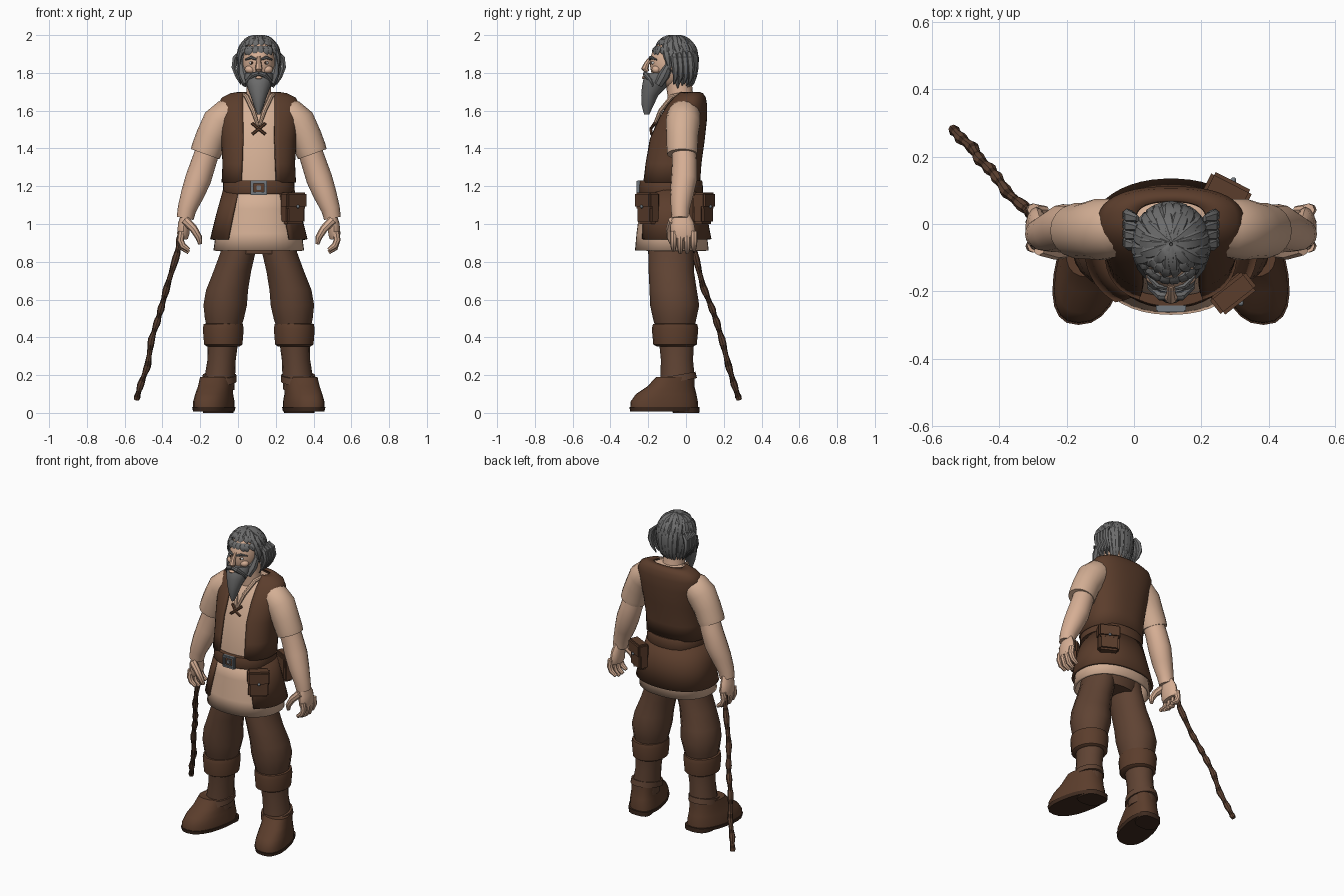
import bpy, bmesh, math, random
from mathutils import Vector, Matrix

random.seed(4)
if "Cube" in bpy.data.objects:
    bpy.data.objects.remove(bpy.data.objects["Cube"])
CX = 0.11          # body axis; parts are built around it
made = []


def material(name, rgb):
    m = bpy.data.materials.new(name)
    m.use_nodes = True
    m.diffuse_color = (*rgb, 1)
    m.node_tree.nodes["Principled BSDF"].inputs["Base Color"].default_value = (*rgb, 1)
    return m


SKIN = material("skin", (0.68, 0.43, 0.30))
CLOTH = material("tunic cloth", (0.66, 0.43, 0.30))
LEATHER = material("brown leather", (0.105, 0.047, 0.025))
TROUSER = material("trouser brown", (0.115, 0.056, 0.033))
SOLE = material("dark brown", (0.05, 0.024, 0.014))
HAIR = material("grey hair", (0.15, 0.15, 0.15))
METAL = material("buckle metal", (0.17, 0.19, 0.21))
WHITE = material("eye white", (0.6, 0.58, 0.55))


def finish(name, bm, mat):
    bmesh.ops.recalc_face_normals(bm, faces=bm.faces)
    me = bpy.data.meshes.new(name)
    bm.to_mesh(me)
    bm.free()
    me.materials.append(mat)
    ob = bpy.data.objects.new(name, me)
    ob.location.x = CX
    bpy.context.collection.objects.link(ob)
    made.append(ob)
    return ob


def skin_rings(bm, rings, closed=True, caps=True):
    rows = [[bm.verts.new(p) for p in r] for r in rings]
    n = len(rows[0])
    for a, b in zip(rows, rows[1:]):
        for i in range(n if closed else n - 1):
            j = (i + 1) % n
            bm.faces.new((a[i], a[j], b[j], b[i]))
    if closed and caps:
        bm.faces.new(rows[0])
        bm.faces.new(rows[-1])


def loft(name, rings, mat, n=24, power=2.0, caps=True, thick=0):
    """Stack of level rings (x, y, z, rx, ry[, half width of front gap])."""
    bm = bmesh.new()
    loops, closed = [], len(rings[0]) == 5
    for x, y, z, rx, ry, *gap in rings:
        a0 = math.asin((gap[0] / rx) ** (power / 2)) if gap else 0
        loop = []
        for i in range(n):
            a = a0 + (2 * math.pi - 2 * a0) * i / (n if closed else n - 1)
            s, c = math.sin(a), math.cos(a)
            loop.append((x + rx * math.copysign(abs(s) ** (2 / power), s),
                         y - ry * math.copysign(abs(c) ** (2 / power), c), z))
        loops.append(loop)
    skin_rings(bm, loops, closed, caps)
    ob = finish(name, bm, mat)
    if thick:
        mod = ob.modifiers.new("thickness", "SOLIDIFY")
        mod.thickness, mod.offset = thick, -1
    return ob


def span(rings):
    """Turn (z, rx, front y, back y, ...) into centred rings."""
    return [(0, (f + b) / 2, z, rx, (b - f) / 2, *g) for z, rx, f, b, *g in rings]


def tube(name, pts, mat, n=8, flat=1.0, ref=(0, 1, 0)):
    """Tube through (x, y, z, radius) points; flat squeezes it along ref."""
    bm = bmesh.new()
    ps = [Vector(p[:3]) for p in pts]
    loops = []
    for i, p in enumerate(ps):
        t = (ps[min(i + 1, len(ps) - 1)] - ps[max(i - 1, 0)]).normalized()
        u = t.cross(Vector(ref)).normalized()
        v = u.cross(t)
        r = pts[i][3]
        loops.append([p + r * (u * math.cos(k * math.tau / n) + flat * v * math.sin(k * math.tau / n))
                      for k in range(n)])
    skin_rings(bm, loops)
    return finish(name, bm, mat)


def ball(name, c, size, mat, n=20):
    bm = bmesh.new()
    bmesh.ops.create_uvsphere(bm, u_segments=n, v_segments=n // 2 + 2, radius=1)
    bmesh.ops.transform(bm, verts=bm.verts, matrix=Matrix.Translation(c) @ Matrix.Diagonal((*size, 1)))
    return finish(name, bm, mat)


def box(name, c, size, mat, turn=0, bevel=0.008):
    bm = bmesh.new()
    bmesh.ops.create_cube(bm, size=1)
    bmesh.ops.scale(bm, verts=bm.verts, vec=size)
    bmesh.ops.bevel(bm, geom=bm.edges[:], offset=bevel, segments=2, affect="EDGES")
    bmesh.ops.transform(bm, verts=bm.verts,
                        matrix=Matrix.Translation(c) @ Matrix.Rotation(math.radians(turn), 4, "Z"))
    return finish(name, bm, mat)


# Tunic body and flared tunic skirt
loft("tunic_body", span([(1.1, .17, -.215, .06), (1.24, .175, -.215, .06), (1.45, .18, -.185, .085),
                         (1.56, .18, -.14, .095), (1.63, .17, -.1, .09), (1.675, .11, -.06, .07),
                         (1.69, .08, -.05, .05)]), CLOTH, 32, 2.3)
loft("tunic_skirt", span([(.86, .24, -.27, .12), (.95, .228, -.262, .11), (1.08, .2, -.245, .09),
                          (1.2, .178, -.23, .072)]), CLOTH, 40, 2.2, False, .015).modifiers[0].offset = -1
loft("hips", span([(.84, .16, -.2, .04), (.9, .2, -.2, .05), (1.1, .16, -.19, .05)]), TROUSER, 20)

# Open leather vest and the leather skirt panels
loft("vest", span([(1.22, .197, -.238, .075, .095), (1.32, .192, -.225, .082, .09), (1.45, .2, -.2, .1, .085),
                   (1.56, .215, -.15, .112, .085), (1.63, .218, -.105, .112, .085), (1.67, .195, -.07, .105, .085),
                   (1.692, .15, -.045, .09, .085), (1.7, .105, -.04, .07, .08)]), LEATHER, 44, 2.4, False, .014)
loft("leather_skirt", span([(.92, .258, -.272, .135, .165), (1.05, .226, -.26, .11, .14),
                            (1.18, .19, -.24, .085, .11)]), LEATHER, 40, 2.2, False, .014)

# Belt and buckle
loft("belt", span([(1.16, .186, -.247, .086), (1.168, .19, -.25, .09), (1.222, .188, -.248, .088),
                   (1.23, .184, -.244, .084)]), LEATHER, 40, 2.2)
for s in (-1, 1):
    box("buckle_side", (s * .036, -.25, 1.192), (.016, .022, .078), METAL, 0, .004)
    box("buckle_bar", (0, -.25, 1.192 + s * .031), (.085, .022, .016), METAL, 0, .004)
box("buckle_plate", (0, -.25, 1.192), (.026, .018, .026), METAL, 0, .003)

# Pouches on the left hip, front and back
for name, c, turn in (("front_pouch", (.18, -.2, 1.08), 38), ("back_pouch", (.165, .09, 1.08), 153)):
    out = Matrix.Rotation(math.radians(turn), 3, "Z") @ Vector((0, -1, 0))
    c = Vector(c)
    box(name, c, (.125, .065, .16), LEATHER, turn, .012)
    box(name + "_flap", c + out * .008 + Vector((0, 0, .045)), (.135, .07, .085), LEATHER, turn, .01)
    ball(name + "_clasp", c + out * .045 + Vector((0, 0, .012)), (.009, .009, .009), METAL, 10)

# Neckline roll and crossed lacing
for s in (-1, 1):
    tube("collar", [(s * .085, -.01, 1.69, .01), (s * .065, -.075, 1.675, .013),
                    (s * .03, -.135, 1.6, .012), (s * .004, -.17, 1.52, .008)], CLOTH, 8)
    tube("lacing", [(-s * .035, -.182, 1.475, .008), (0, -.187, 1.503, .008),
                    (s * .035, -.166, 1.533, .008)], LEATHER, 6)

# Arms, hands, legs and boots, one pass per side
for s, side in ((1, "left_"), (-1, "right_")):
    def limb(name, pts, mat, n=14, **kw):
        return tube(side + name, [(s * x, y, z, r) for x, y, z, r in pts], mat, n, **kw)

    def stack(name, rings, mat, n=16, power=2.0, **kw):
        return loft(side + name, [(s * x, *rest) for x, *rest in rings], mat, n, power, **kw)

    limb("sleeve", [(.11, -.01, 1.6, .07), (.165, -.012, 1.575, .088), (.21, -.016, 1.535, .092),
                    (.25, -.02, 1.46, .084), (.275, -.02, 1.395, .083), (.284, -.02, 1.37, .08)], CLOTH, 18)
    limb("arm", [(.25, -.015, 1.45, .062), (.29, -.008, 1.33, .066), (.32, -.01, 1.24, .069),
                 (.35, -.022, 1.16, .062), (.38, -.03, 1.08, .05), (.39, -.03, 1.03, .045)], SKIN, 16)
    limb("palm", [(.388, -.028, 1.06, .04), (.397, -.02, 1.0, .062), (.4, -.015, .95, .066),
                  (.402, -.012, .925, .055)], SKIN, 14, flat=.5, ref=(1, 0, 0))
    for k in range(4):
        y, dip = -.066 + .036 * k, .012 * (k in (1, 2))
        limb("finger", [(.408, y, .96, .019), (.415, y, .915, .018), (.402, y, .885 - dip, .017),
                        (.37, y, .862 - dip, .011)], SKIN, 8)
    limb("thumb", [(.39, -.07, 1.02, .024), (.345, -.085, .975, .021), (.318, -.085, .93, .018),
                   (.31, -.075, .895, .011)], SKIN, 8)

    stack("trouser_leg", [(.095, -.08, .95, .09, .115), (.11, -.08, .85, .095, .12), (.14, -.078, .75, .102, .12),
                          (.168, -.068, .65, .114, .125), (.178, -.06, .57, .118, .13),
                          (.182, -.06, .5, .106, .115), (.185, -.058, .44, .09, .1)], TROUSER, 14)
    stack("boot_cuff", [(.188, -.058, .352, .088, .098), (.188, -.058, .362, .103, .115), (.188, -.058, .445, .11, .123),
                        (.188, -.058, .47, .105, .117), (.188, -.058, .474, .09, .1)], LEATHER, 18)
    stack("boot_shaft", [(.19, -.05, .37, .08, .092), (.197, -.048, .28, .075, .085), (.205, -.045, .2, .08, .09),
                         (.21, -.045, .12, .08, .09)], TROUSER, 16)
    foot = stack("boot_foot", [(.215, -.115, .022, .1, .18), (.215, -.115, .06, .1, .178), (.215, -.105, .1, .092, .16),
                               (.213, -.08, .14, .088, .125), (.21, -.058, .19, .086, .1)], LEATHER, 22, 2.4)
    sole = stack("boot_sole", [(.215, -.115, .008, .1, .18), (.215, -.115, .03, .105, .185)], SOLE, 22, 2.4)
    heel = stack("boot_heel", [(.215, 0, 0, .078, .07), (.215, 0, .03, .08, .072)], SOLE, 16, 2.8)
    strap = stack("ankle_strap", [(.21, -.05, .165, .092, .108), (.208, -.05, .2, .09, .1)], TROUSER, 20)
    for v in strap.data.vertices:
        v.co.z -= .18 * (v.co.y + .05) * -1
    for ob in (foot, sole, heel):      # toes turn outward
        for v in ob.data.vertices:
            v.co.x -= s * .2 * v.co.y

# Neck, head and face
loft("neck", [(0, -.02, 1.6, .085, .075), (0, -.03, 1.68, .066, .068), (0, -.045, 1.8, .064, .07)], SKIN, 18)
ball("head", (0, -.085, 1.85), (.086, .106, .13), SKIN, 24)
tube("nose", [(0, -.182, 1.885, .01), (0, -.207, 1.85, .014), (0, -.218, 1.822, .02), (0, -.205, 1.805, .012)], SKIN, 8)
for s in (-1, 1):
    ball("eye", (s * .036, -.172, 1.853), (.015, .012, .01), WHITE, 12)
    ball("iris", (s * .036, -.181, 1.853), (.006, .005, .007), SOLE, 10)
    ball("ear", (s * .09, -.06, 1.84), (.014, .024, .036), SKIN, 12)
    ball("cheek", (s * .045, -.157, 1.818), (.03, .025, .022), SKIN, 12)
    tube("eyebrow", [(s * .014, -.192, 1.872, .006), (s * .04, -.185, 1.882, .009),
                     (s * .07, -.155, 1.87, .004)], HAIR, 6)
    tube("moustache", [(0, -.215, 1.798, .012), (s * .03, -.213, 1.79, .015), (s * .06, -.185, 1.76, .012),
                       (s * .066, -.175, 1.73, .004)], HAIR, 8)
    tube("sideburn", [(s * .088, -.085, 1.9, .012), (s * .088, -.09, 1.84, .02), (s * .078, -.115, 1.79, .03),
                      (s * .06, -.145, 1.74, .025)], HAIR, 8)
ball("lower_lip", (0, -.222, 1.775), (.02, .012, .008), SKIN, 10)
loft("beard", [(0, -.13, 1.8, .076, .075), (0, -.145, 1.77, .077, .08), (0, -.165, 1.73, .064, .068),
               (0, -.192, 1.68, .044, .045), (0, -.203, 1.63, .028, .032), (0, -.208, 1.58, .008, .014)], HAIR, 16)

# Hair: scalp cap plus overlapping tapered locks
cap = ball("scalp_hair", (0, -.06, 1.875), (.106, .116, .113), HAIR, 28)
bm = bmesh.new()
bm.from_mesh(cap.data)
bmesh.ops.delete(bm, geom=[v for v in bm.verts if v.co.z < (1.94 if v.co.y < -.1 else 1.76)], context="VERTS")
bm.to_mesh(cap.data)
bm.free()
for count, start, drop, lift in ((26, 35, 0, 1.0), (22, 62, 30, 1.03), (16, 88, 52, 1.05)):
    for k in range(count):
        az = math.tau * (k + random.uniform(.2, .8)) / count
        front = math.cos(az)                       # 1 at the face, -1 at the nape
        end = 40 if front > .6 else -18 if front > .1 else -62
        end = max(end, drop - 30 if drop else end) + random.uniform(-6, 6)
        pts = []
        for i in range(7):
            t = i / 6
            phi = math.radians(start + (min(end, start - 25) - start) * t)
            a = az + .25 * t * math.sin(az)
            r = math.cos(phi) ** (1 if phi > 0 else .4) * lift
            z = 1.875 + math.sin(phi) * (.114 * lift if phi > 0 else .17)
            pts.append((.11 * r * math.sin(a), -.06 - .118 * r * math.cos(a), z,
                        .022 * (math.sin(math.pi * (.18 + .8 * t)) + .05)))
        tube("hair_lock", pts, HAIR, 6, .5, (math.sin(az), -math.cos(az), .6))
for s in (-1, 1):
    for k in range(4):
        y = -.065 + .027 * k
        tube("side_tuft", [(s * .1, y, 1.91, .01), (s * .126, y + .005, 1.88, .02), (s * .132, y + .01, 1.83, .02),
                           (s * .115, y + .01, 1.78, .014), (s * .095, y, 1.74, .004)], HAIR, 6, .7, (s, 0, .2))

# Crooked walking stick with dark bands
path = [(-.415, .03, .94), (-.43, .045, .85), (-.485, .09, .67), (-.515, .135, .56), (-.535, .16, .49),
        (-.568, .19, .39), (-.588, .225, .25), (-.625, .255, .15), (-.648, .282, .07)]
pts = []
for a, b in zip(path, path[1:]):
    for i in range(5):
        pts.append((*Vector(a).lerp(Vector(b), i / 5), .016 + .003 * math.sin(len(pts) * 1.3)))
pts.append((*path[-1], .014))
stick = tube("walking_stick", pts, TROUSER, 8)
stick.data.materials.append(SOLE)
for p in stick.data.polygons:
    p.material_index = int(int(p.center.z / .028) % 3 == 0)

# Smooth shading with crisp edges
bpy.ops.object.select_all(action="DESELECT")
for ob in made:
    ob.select_set(True)
bpy.context.view_layer.objects.active = made[0]
bpy.ops.object.shade_smooth_by_angle(angle=math.radians(40))
